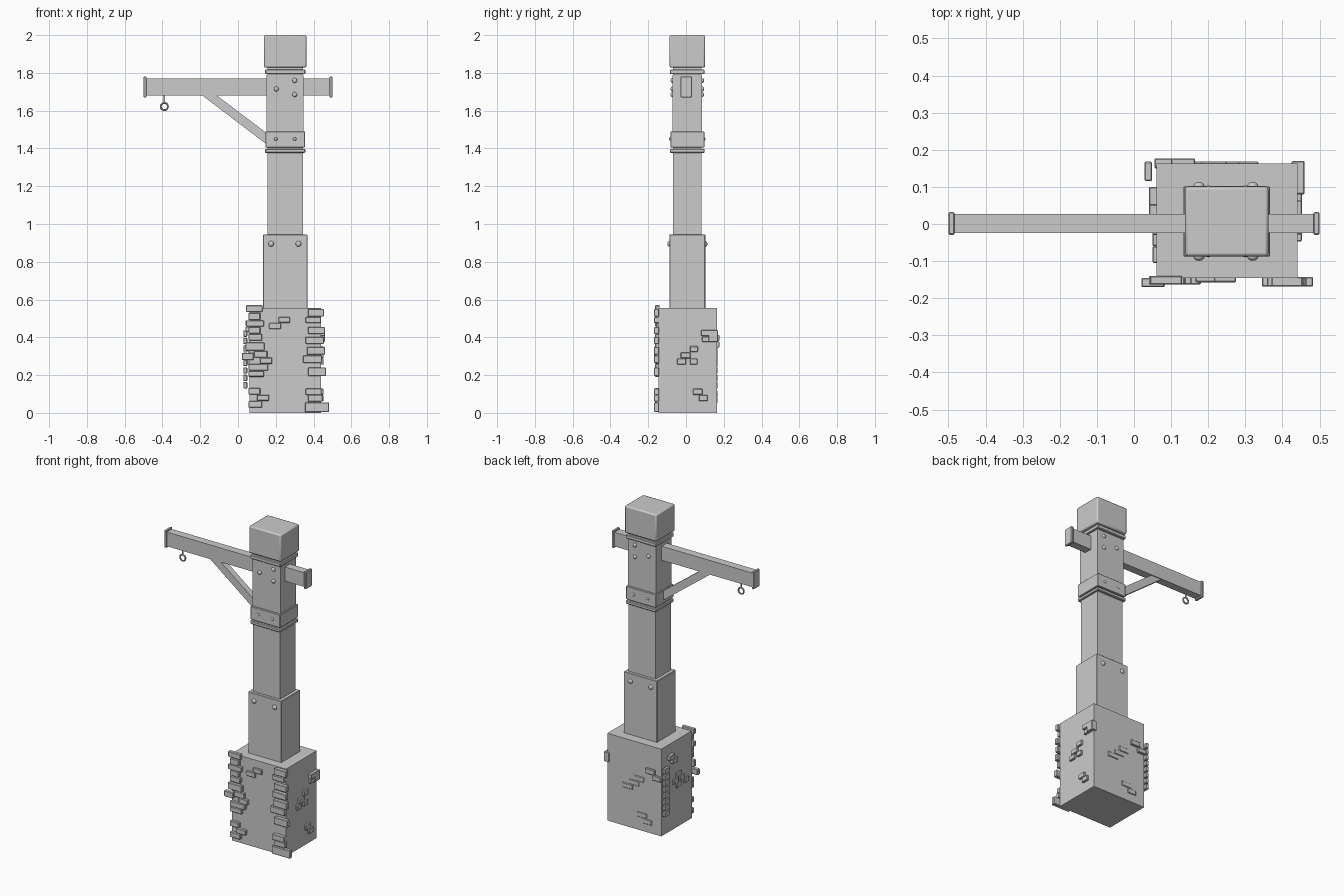
import bpy, bmesh, math
from mathutils import Matrix, Vector

CX, CY = 0.25, 0.007   # post axis


def finish(bm, name, bevel=0.0, smooth=False):
    bmesh.ops.recalc_face_normals(bm, faces=bm.faces)
    me = bpy.data.meshes.new(name)
    bm.to_mesh(me)
    bm.free()
    ob = bpy.data.objects.new(name, me)
    bpy.context.collection.objects.link(ob)
    if bevel:
        m = ob.modifiers.new("bevel", 'BEVEL')
        m.width, m.segments = bevel, 2 if smooth else 1
    if smooth:
        bpy.context.view_layer.objects.active = ob
        ob.select_set(True)
        bpy.ops.object.shade_smooth_by_angle(angle=math.radians(40))
        ob.select_set(False)
    return ob


def add_box(bm, x, y, z):
    c = Vector((sum(x) / 2, sum(y) / 2, sum(z) / 2))
    s = Matrix.Diagonal((x[1] - x[0], y[1] - y[0], z[1] - z[0], 1))
    bmesh.ops.create_cube(bm, size=1, matrix=Matrix.Translation(c) @ s)


def boxes(name, items, bevel=0.0, smooth=False):
    bm = bmesh.new()
    for x, y, z in items:
        add_box(bm, x, y, z)
    return finish(bm, name, bevel, smooth)


def block(name, hx, hy, z, bevel=0.0, smooth=False):
    return boxes(name, [((CX - hx, CX + hx), (CY - hy, CY + hy), z)], bevel, smooth)


# Stone base, sleeve, post and trim, stacked on one axis
boxes("stone_base", [((0.06, 0.44), (-0.145, 0.163), (0, 0.555))])
block("lower_sleeve", 0.117, 0.095, (0.55, 0.945), 0.003)
block("post", 0.095, 0.076, (0.94, 1.84))
block("collar", 0.105, 0.09, (1.405, 1.49), 0.003)
block("collar_ring", 0.107, 0.092, (1.377, 1.398), 0.004)
block("upper_post_casing", 0.098, 0.079, (1.49, 1.79))
block("cap_ring", 0.107, 0.092, (1.793, 1.818), 0.004)
block("cap", 0.112, 0.094, (1.828, 2.0), 0.008, True)

# Cross beam with end plates
boxes("cross_beam", [((-0.49, 0.49), (-0.024, 0.027), (1.68, 1.77))])
for side, x in (("left", (-0.5, -0.484)), ("right", (0.484, 0.5))):
    boxes(side + "_end_plate", [(x, (-0.029, 0.032), (1.67, 1.78))], 0.003)

# Diagonal brace, extruded profile
bm = bmesh.new()
prof = [(-0.195, 1.685), (-0.118, 1.685), (0.16, 1.475), (0.16, 1.415)]
face = bm.faces.new([bm.verts.new((x, -0.018, z)) for x, z in prof])
ext = bmesh.ops.extrude_face_region(bm, geom=[face])
bmesh.ops.translate(bm, vec=(0, 0.039, 0),
                    verts=[v for v in ext["geom"] if isinstance(v, bmesh.types.BMVert)])
finish(bm, "brace")

# Hanging eye: shank and ring
bm = bmesh.new()
bmesh.ops.create_cone(bm, cap_ends=True, segments=10, radius1=0.005, radius2=0.005,
                      depth=0.05, matrix=Matrix.Translation((-0.39, 0.002, 1.663)))
finish(bm, "hook_shank", 0, True)
bpy.ops.mesh.primitive_torus_add(location=(-0.39, 0.002, 1.622), rotation=(math.pi / 2, 0, 0),
                                 major_radius=0.019, minor_radius=0.005,
                                 major_segments=20, minor_segments=8)
bpy.context.object.name = "hook_ring"
bpy.ops.object.shade_smooth_by_angle()
bpy.context.object.select_set(False)

# Domed bolts on front and back: x, z, radius, half depth of the face they sit on
BOLTS = [(0.175, 0.895, 0.015, 0.095), (0.32, 0.895, 0.015, 0.095),
         (0.203, 1.715, 0.013, 0.079), (0.30, 1.76, 0.013, 0.079), (0.30, 1.685, 0.013, 0.079),
         (0.20, 1.45, 0.009, 0.09), (0.30, 1.45, 0.009, 0.09)]
bm = bmesh.new()
for x, z, r, d in BOLTS:
    for s in (-1, 1):
        mat = Matrix.Translation((x, CY + s * d, z)) @ Matrix.Diagonal((1, 0.75, 1, 1))
        bmesh.ops.create_uvsphere(bm, u_segments=12, v_segments=8, radius=r, matrix=mat)
finish(bm, "bolts", 0, True)

# Bricks on the front: x0, x1, z0, z1
FRONT_LEFT = [(0.043, 0.13, 0.535, 0.57), (0.055, 0.118, 0.492, 0.53), (0.043, 0.137, 0.457, 0.49),
              (0.055, 0.118, 0.42, 0.455), (0.055, 0.128, 0.383, 0.418), (0.04, 0.14, 0.33, 0.372),
              (0.085, 0.155, 0.293, 0.328), (0.117, 0.18, 0.26, 0.292), (0.055, 0.16, 0.224, 0.258),
              (0.055, 0.137, 0.191, 0.222), (0.055, 0.118, 0.098, 0.132), (0.1, 0.165, 0.064, 0.096),
              (0.055, 0.128, 0.028, 0.062)]
FRONT_RIGHT = [(0.37, 0.455, 0.51, 0.55), (0.358, 0.44, 0.475, 0.507), (0.37, 0.46, 0.418, 0.455),
               (0.358, 0.455, 0.365, 0.403), (0.365, 0.46, 0.308, 0.35), (0.345, 0.445, 0.265, 0.305),
               (0.37, 0.465, 0.196, 0.24), (0.358, 0.443, 0.095, 0.13), (0.37, 0.448, 0.06, 0.094),
               (0.355, 0.483, 0.004, 0.055)]
FRONT_MID = [(0.215, 0.275, 0.477, 0.508), (0.165, 0.228, 0.445, 0.476)]
bricks = [((a, b), (-0.163, -0.14), (c, d)) for a, b, c, d in FRONT_LEFT]
bricks += [((a, b), (-0.169, -0.143), (c, d)) for a, b, c, d in FRONT_RIGHT]
bricks += [((a, b), (-0.157, -0.14), (c, d)) for a, b, c, d in FRONT_MID]
bricks.append(((0.02, 0.083), (-0.17, -0.145), (0.28, 0.317)))
boxes("front_bricks", bricks, 0.003)

# Bricks on the back: x0, x1, z0, z1, protrusion
BACK = [(0.1, 0.165, 0.38, 0.412, 0.177), (0.055, 0.115, 0.347, 0.378, 0.177),
        (0.18, 0.25, 0.31, 0.342, 0.168), (0.215, 0.285, 0.277, 0.308, 0.168),
        (0.26, 0.335, 0.244, 0.275, 0.168), (0.16, 0.23, 0.085, 0.116, 0.168),
        (0.125, 0.185, 0.052, 0.083, 0.168)]
boxes("back_bricks", [((a, b), (0.15, p), (c, d)) for a, b, c, d, p in BACK], 0.003)

# Bricks on the right: y0, y1, z0, z1, protrusion
RIGHT = [(0.08, 0.132, 0.407, 0.438, 0.46), (0.12, 0.17, 0.375, 0.438, 0.46),
         (0.085, 0.125, 0.375, 0.405, 0.453), (0.02, 0.063, 0.322, 0.353, 0.453),
         (-0.028, 0.025, 0.289, 0.32, 0.453), (0.02, 0.06, 0.256, 0.287, 0.453),
         (-0.047, 0.0, 0.256, 0.287, 0.453), (0.038, 0.088, 0.096, 0.128, 0.453),
         (0.068, 0.115, 0.062, 0.094, 0.453)]
boxes("right_bricks", [((0.425, p), (a, b), (c, d)) for a, b, c, d, p in RIGHT], 0.003)

# Bricks on the left: y0, y1, z0, z1, protrusion
LEFT = [(0.05, 0.1, 0.46, 0.49, 0.04), (0.02, 0.07, 0.428, 0.458, 0.04),
        (-0.03, 0.02, 0.32, 0.352, 0.05), (0.0, 0.05, 0.287, 0.318, 0.05),
        (-0.06, -0.015, 0.287, 0.318, 0.05), (-0.03, 0.02, 0.254, 0.285, 0.05),
        (-0.105, -0.06, 0.254, 0.285, 0.05)]
boxes("left_bricks", [((p, 0.07), (a, b), (c, d)) for a, b, c, d, p in LEFT], 0.003)

# Free-standing column of small bricks beside the back left corner
boxes("corner_bricks", [((0.028, 0.049), (0.116, 0.168), (0.13 + 0.039 * i, 0.163 + 0.039 * i))
                        for i in range(8)], 0.003)
